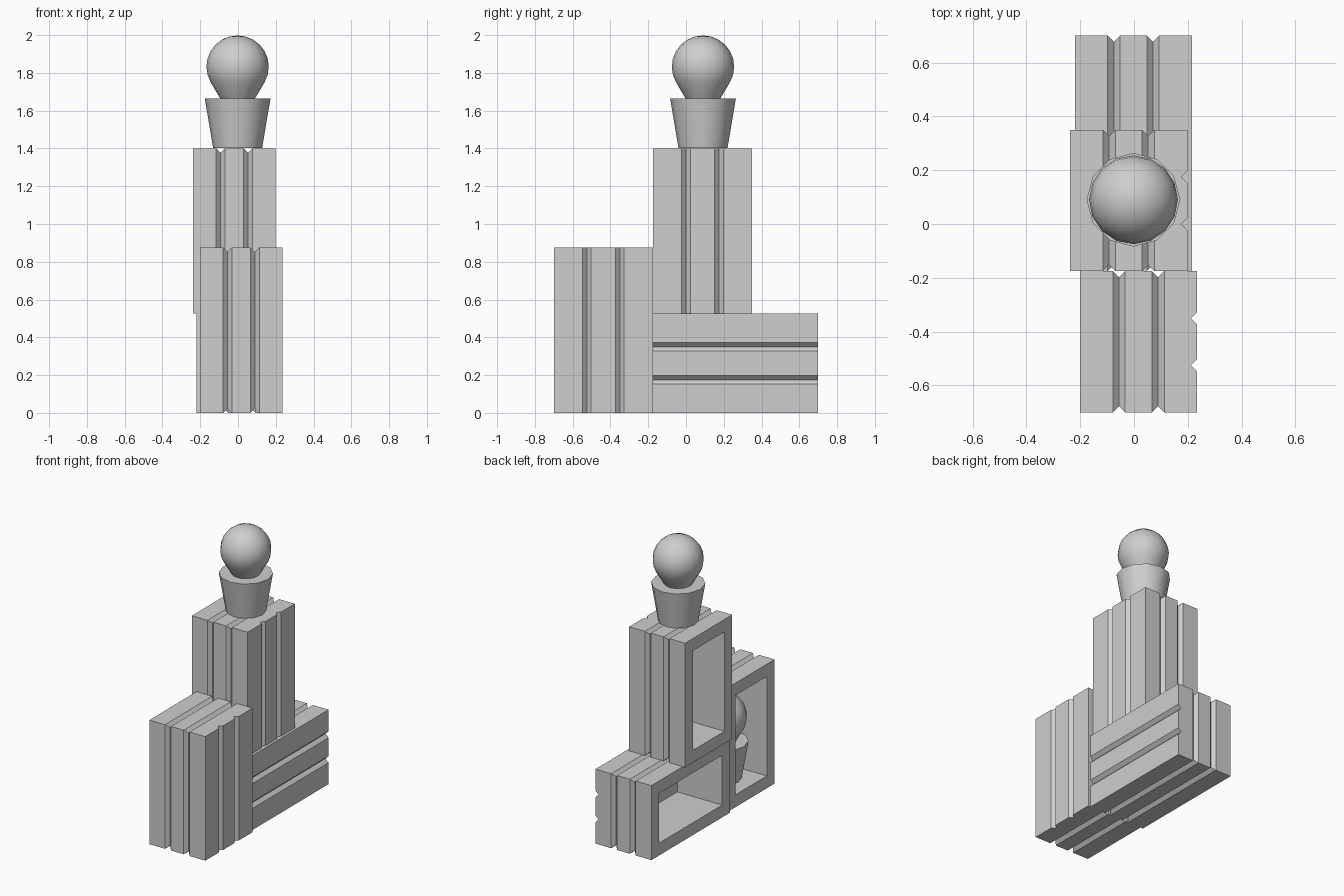
import bpy, bmesh, math
from mathutils import Matrix, Vector

if "Cube" in bpy.data.objects:
    bpy.data.objects.remove(bpy.data.objects["Cube"], do_unlink=True)

grey = bpy.data.materials.new("plain_grey")
grey.use_nodes = True
grey.diffuse_color = (0.62, 0.62, 0.62, 1)
grey.node_tree.nodes["Principled BSDF"].inputs["Base Color"].default_value = (0.62, 0.62, 0.62, 1)

DEPTH, WIDTH, LENGTH = 0.436, 0.525, 0.875
WALL, GROOVE = 0.087, 0.046


def box(name, size, centre, turn=None):
    bm = bmesh.new()
    bmesh.ops.create_cube(bm, size=1)
    bm.transform(Matrix.Diagonal((*size, 1)))
    if turn:
        bm.transform(turn)
    bm.transform(Matrix.Translation(centre))
    mesh = bpy.data.meshes.new(name)
    bm.to_mesh(mesh)
    bm.free()
    obj = bpy.data.objects.new(name, mesh)
    bpy.context.collection.objects.link(obj)
    return obj


def cut(obj, cutter):
    cutter.hide_render = True
    mod = obj.modifiers.new("cut", "BOOLEAN")
    mod.operation, mod.solver, mod.object = "DIFFERENCE", "EXACT", cutter
    bpy.context.view_layer.objects.active = obj
    bpy.ops.object.modifier_apply(modifier=mod.name)
    bpy.data.objects.remove(cutter, do_unlink=True)


def groove(obj, axis, centre):
    # a square bar turned on edge leaves a V groove
    size = [GROOVE / math.sqrt(2)] * 3
    size["XYZ".index(axis)] = 2
    cut(obj, box("groove_cutter", size, centre, Matrix.Rotation(math.pi / 4, 4, axis)))


def crate(name, centre, lying=False):
    # open box facing -x, with grooves around its sides and along its back
    obj = box(name, (DEPTH, WIDTH, LENGTH), (0, 0, 0))
    cut(obj, box("opening_cutter", (DEPTH, WIDTH - 2 * WALL, LENGTH - 2 * WALL), (-WALL, 0, 0)))
    for side in (-1, 1):
        for x in (-DEPTH / 6, DEPTH / 6):
            groove(obj, "Z", (x, side * WIDTH / 2, 0))
            groove(obj, "Y", (x, 0, side * LENGTH / 2))
        groove(obj, "Z", (DEPTH / 2, side * WIDTH / 6, 0))
    if lying:
        obj.data.transform(Matrix.Rotation(math.pi / 2, 4, "X"))
    obj.location = centre
    obj.data.materials.clear()
    obj.data.materials.append(grey)


def turned(name, profile, sides, location):
    # spin a radius/height profile about z
    bm = bmesh.new()
    points = [bm.verts.new((r, 0, z)) for r, z in profile]
    edges = [bm.edges.new(pair) for pair in zip(points, points[1:])]
    bmesh.ops.spin(bm, geom=points + edges, cent=(0, 0, 0), axis=(0, 0, 1),
                   angle=math.tau, steps=sides, use_duplicate=False)
    bmesh.ops.remove_doubles(bm, verts=bm.verts, dist=0.0005)
    bmesh.ops.recalc_face_normals(bm, faces=bm.faces)
    mesh = bpy.data.meshes.new(name)
    bm.to_mesh(mesh)
    bm.free()
    mesh.materials.append(grey)
    obj = bpy.data.objects.new(name, mesh)
    bpy.context.collection.objects.link(obj)
    obj.location = location
    bpy.ops.object.select_all(action="DESELECT")
    obj.select_set(True)
    bpy.context.view_layer.objects.active = obj
    bpy.ops.object.shade_smooth_by_angle(angle=math.radians(40))


def potted_bulb(name, location):
    turned(name + "_pot", [(0, 0), (0.13, 0), (0.174, 0.262), (0, 0.262)], 12, location)
    # round head that tapers into a neck
    radius, height = 0.165, 0.43
    head = [(radius * math.cos(a), height + radius * math.sin(a))
            for a in (math.radians(d) for d in range(90, -31, -15))]
    turned(name + "_globe", head + [(0.115, 0.3), (0.088, 0.255)], 16, location)


# three stacked crates
crate("front_crate", (0.017, -0.4375, LENGTH / 2))
crate("lying_crate", (-0.002, 0.2625, WIDTH / 2), lying=True)
crate("top_crate", (-0.02, 0.0875, WIDTH + LENGTH / 2))

# one plant on top, one inside the front crate
potted_bulb("top_plant", Vector((-0.002, 0.09, WIDTH + LENGTH + 0.003)))
potted_bulb("inner_plant", Vector((0.025, -0.43, WALL)))
